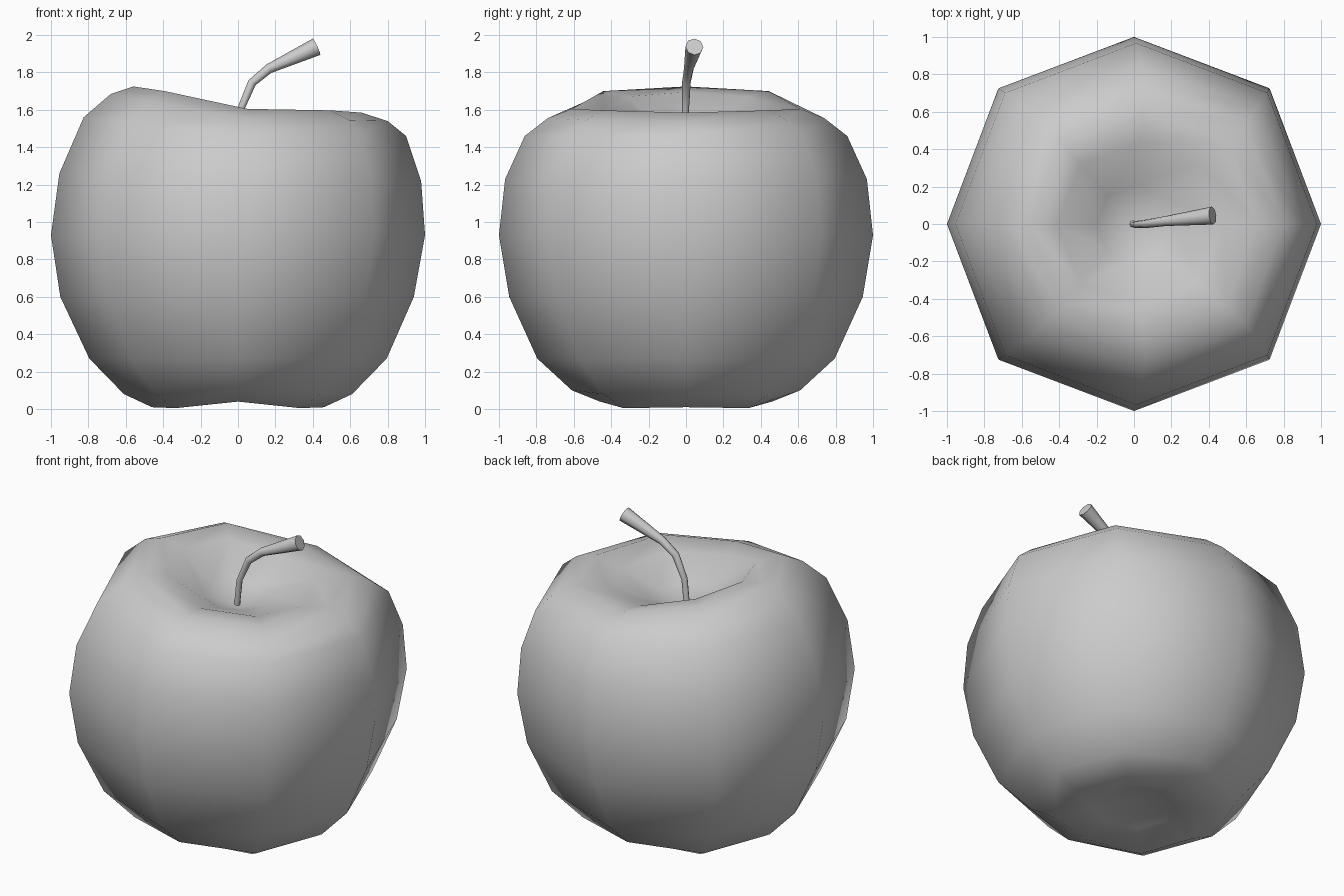
import bpy, bmesh, math
from mathutils import Vector

if "Cube" in bpy.data.objects:
    bpy.data.objects.remove(bpy.data.objects["Cube"])


def loft(name, rings, start=None, end=None):
    """Skin a list of closed rings; ends are closed by a pole point or a flat cap."""
    bm = bmesh.new()
    loops = [[bm.verts.new(p) for p in ring] for ring in rings]
    n = len(loops[0])
    for a, b in zip(loops, loops[1:]):
        for i in range(n):
            j = (i + 1) % n
            bm.faces.new((a[i], a[j], b[j], b[i]))
    for loop, pole in ((loops[0], start), (loops[-1], end)):
        if pole:
            tip = bm.verts.new(pole)
            for i in range(n):
                bm.faces.new((loop[i], loop[(i + 1) % n], tip))
        else:
            bm.faces.new(loop)
    bmesh.ops.recalc_face_normals(bm, faces=bm.faces[:])
    mesh = bpy.data.meshes.new(name)
    bm.to_mesh(mesh)
    bm.free()
    obj = bpy.data.objects.new(name, mesh)
    bpy.context.collection.objects.link(obj)
    return obj


def shade(obj, angle):
    bpy.ops.object.select_all(action='DESELECT')
    bpy.context.view_layer.objects.active = obj
    obj.select_set(True)
    bpy.ops.object.shade_smooth_by_angle(angle=math.radians(angle))


# Apple body: slightly squarish eight-sided rings, mirrored front to back.
# Each ring: centre x, radius, heights from right (+x) round to left (-x)
D = 0.725
OCT = [(1, 0), (D, D), (0, 1), (-D, D), (-1, 0), (-D, -D), (0, -1), (D, -D)]
profile = [
    (0, 0.24, (0.05, 0.05, 0.06, 0.05, 0.05)),
    (0, 0.46, (0.01, 0.005, 0.04, 0.005, 0.01)),
    (0, 0.61, (0.08, 0.08, 0.10, 0.08, 0.08)),
    (0, 0.795, (0.27,) * 5),
    (-0.005, 0.945, (0.60,) * 5),
    (0, 1.0, (0.93,) * 5),
    (0.012, 0.967, (1.22, 1.225, 1.23, 1.25, 1.26)),
    (0.037, 0.862, (1.46, 1.46, 1.46, 1.53, 1.56)),
    (0.06, 0.74, (1.54, 1.545, 1.555, 1.645, 1.685)),
    (0.05, 0.61, (1.585, 1.597, 1.605, 1.70, 1.725)),
    (0.03, 0.44, (1.55, 1.572, 1.587, 1.67, 1.695)),
    (0.0, 0.2, (1.48, 1.485, 1.49, 1.51, 1.53)),
]
side = (0, 1, 2, 3, 4, 3, 2, 1)
rings = [[(cx + r * x, r * y, zs[side[k]]) for k, (x, y) in enumerate(OCT)]
         for cx, r, zs in profile]
apple = loft("apple_body", rings, start=(0, 0, 0.11), end=(0, 0, 1.43))
shade(apple, 180)

# Stem: bent tube that widens to a flat cut end
path = [((-0.01, 0, 1.40), 0.018), ((0.013, -0.003, 1.60), 0.019),
        ((0.075, 0.002, 1.745), 0.023), ((0.165, 0.015, 1.82), 0.026),
        ((0.42, 0.045, 1.937), 0.048)]
pts = [Vector(p) for p, _ in path]
stem_rings = []
for i, (_, r) in enumerate(path):
    t = (pts[min(i + 1, len(pts) - 1)] - pts[max(i - 1, 0)]).normalized()
    u = Vector((0, 1, 0)).cross(t).normalized()
    v = t.cross(u)
    stem_rings.append([pts[i] + r * (u * math.cos(k * math.pi / 4) + v * math.sin(k * math.pi / 4))
                       for k in range(8)])
stem = loft("stem", stem_rings)
shade(stem, 60)
